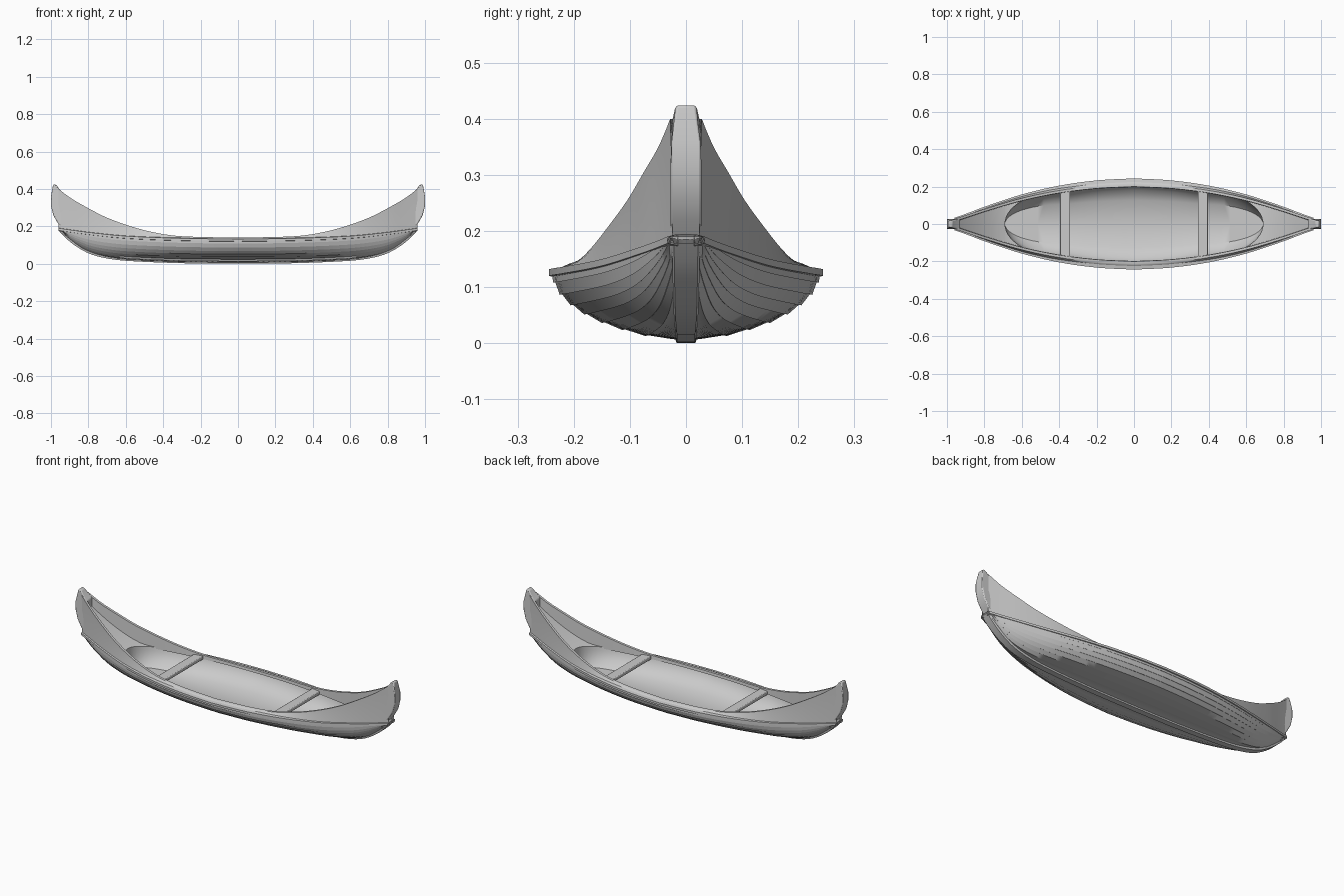
import bpy, bmesh, math

if "Cube" in bpy.data.objects:
    bpy.data.objects.remove(bpy.data.objects["Cube"])


def curve(x, pts):
    """Smooth interpolation through (x, value) points."""
    x = min(max(x, pts[0][0]), pts[-1][0])
    n = len(pts)
    def slope(i):
        a, b = pts[max(i - 1, 0)], pts[min(i + 1, n - 1)]
        return (b[1] - a[1]) / (b[0] - a[0])
    for i in range(n - 1):
        (x0, v0), (x1, v1) = pts[i], pts[i + 1]
        if x <= x1:
            h = x1 - x0
            t = (x - x0) / h
            return ((2*t**3 - 3*t**2 + 1) * v0 + (t**3 - 2*t**2 + t) * h * slope(i)
                    + (3*t**2 - 2*t**3) * v1 + (t**3 - t**2) * h * slope(i + 1))


# Lines of the boat, from the middle to one end
WIDTH = [(0, .243), (.2, .232), (.4, .204), (.6, .157), (.8, .091), (.9, .053), (.96, .032)]
KEEL = [(0, .006), (.3, .009), (.6, .022), (.72, .038), (.8, .062), (.87, .102), (.92, .142), (.96, .185)]
SEAM = [(0, .132), (.3, .136), (.6, .148), (.8, .168), (.96, .19)]
TOP = [(0, .139), (.3, .147), (.42, .162), (.55, .193), (.7, .246), (.83, .313), (.9, .355), (.96, .4)]
DECK = [(0, .132), (.4, .138), (.6, .145), (.69, .16), (.8, .22), (.9, .3), (.96, .36)]
# Cross-section as fractions of half width and depth
SECTION = [(.1, .01), (.28, .065), (.45, .15), (.6, .25), (.73, .37), (.83, .5), (.91, .65), (.96, .82), (.98, .96)]


def finish(name, bm, mirror_x=True, mirror_y=True, angle=40):
    bmesh.ops.remove_doubles(bm, verts=bm.verts, dist=1e-5)
    bmesh.ops.recalc_face_normals(bm, faces=bm.faces)
    me = bpy.data.meshes.new(name)
    bm.to_mesh(me)
    bm.free()
    ob = bpy.data.objects.new(name, me)
    bpy.context.collection.objects.link(ob)
    if mirror_x or mirror_y:
        m = ob.modifiers.new("mirror", 'MIRROR')
        m.use_axis = (mirror_x, mirror_y, False)
    bpy.context.view_layer.objects.active = ob
    ob.select_set(True)
    bpy.ops.object.shade_smooth_by_angle(angle=math.radians(angle))
    ob.select_set(False)
    return ob


def loft(name, xs, section, closed=False, angle=40):
    """Bridge the sections (lists of y, z) found at each station x."""
    bm = bmesh.new()
    rows = [[bm.verts.new((x, y, z)) for y, z in section(x)] for x in xs]
    n = len(rows[0])
    for a, b in zip(rows, rows[1:]):
        for j in range(n if closed else n - 1):
            k = (j + 1) % n
            bm.faces.new((a[j], a[k], b[k], b[j]))
    return finish(name, bm, angle=angle)


def width(x): return curve(x, WIDTH)
def seam(x): return curve(x, SEAM)
def deck_z(x): return curve(x, DECK)


def wall_top(x):
    """Half width at the top of the side wall."""
    return width(x) * .88


def opening(x):
    """Half width of the cockpit opening."""
    if x < .38:
        return curve(x, [(0, .212), (.2, .2), (.38, .175)])
    return .175 * math.sqrt(max(0, 1 - ((x - .38) / .31) ** 2))


# Clinker planked hull
def hull_section(x):
    w, k, s = width(x), curve(x, KEEL), seam(x)
    pts = [(0, k)]
    for i, (fy, fz) in enumerate(SECTION):
        z = k + (s - k) * fz
        pts.append((w * fy, z))
        if i:
            pts.append((w * fy + .016 * w, z - .012 * (s - k)))
    return pts


STATIONS = [.96 * i / 32 for i in range(33)]
loft("planked_hull", STATIONS, hull_section, angle=60)


# Rubbing strip along the seam
def strip_section(x):
    w, s = width(x), seam(x)
    return [(w - .018, s - .016), (w + .001, s - .012), (w + .001, s), (w - .018, s + .003)]


loft("rubbing_strip", STATIONS, strip_section, closed=True)


# Upswept side walls
def wall_section(x):
    w, s, t = width(x), seam(x), curve(x, TOP)
    base, top = w - .008, wall_top(x)
    z_in = min(deck_z(x), t) - .008
    return [(base, s - .01), ((base + top) / 2 - .002, (s + t) / 2), (top, t),
            (max(top - .014, .004), t), (max(top - .016, .004), z_in)]


loft("side_wall", STATIONS, wall_section)

# End decks and side ledges around the cockpit opening
DECK_STATIONS = [.38 * i / 10 for i in range(10)] + \
    [.38 + .31 * math.sin(math.pi / 2 * i / 14) for i in range(15)] + \
    [.69 + .27 * i / 8 for i in range(1, 9)]


def deck_section(x):
    z, o = deck_z(x), opening(x)
    return [(max(wall_top(x) - .008, o), z), (o, z + .001)]


loft("deck", DECK_STATIONS, deck_section)


# Sloping inner sides and flat floor
def floor_section(x):
    o, z = opening(x), deck_z(x)
    return [(o, z + .001), (o * .97, z - .02), (o * .86, .082), (o * .6, .046), (0, .045)]


loft("cockpit_floor", [x for x in DECK_STATIONS if x <= .6901], floor_section)


# Keel strip
def keel_section(x):
    k = curve(x, KEEL)
    w = .019 + .006 * max(0, (x - .6) / .36)
    return [(0, k - .006), (w * .85, k - .006), (w, k), (w, k + .008), (0, k + .01)]


loft("keel_strip", STATIONS, keel_section)


def extrude_profile(name, pts, half):
    """Side profile given thickness; half(x, z) is the half thickness."""
    bm = bmesh.new()
    f = bm.faces.new([bm.verts.new((x, -1, z)) for x, z in pts])
    r = bmesh.ops.extrude_face_region(bm, geom=[f])
    bmesh.ops.translate(bm, vec=(0, 2, 0),
                        verts=[v for v in r["geom"] if isinstance(v, bmesh.types.BMVert)])
    for v in bm.verts:
        v.co.y *= half(v.co.x, v.co.z)
    ob = finish(name, bm, mirror_y=False)
    b = ob.modifiers.new("bevel", 'BEVEL')
    b.width, b.segments = .005, 2


# Curved end posts narrowing at the tip, with a block at each foot
extrude_profile("end_post", [(.94, .185), (.965, .22), (.988, .26), (1, .31), (1, .36),
                             (.988, .425), (.972, .422), (.955, .4), (.93, .375),
                             (.93, .3), (.915, .22), (.9, .185)],
                lambda x, z: .028 - .01 * max(0, (z - .385) / .04))
extrude_profile("post_foot", [(.88, .125), (.91, .142), (.94, .162), (.96, .19), (.88, .19)],
                lambda x, z: .029)

# Cross benches
bm = bmesh.new()
bmesh.ops.create_cube(bm, size=1)
bmesh.ops.scale(bm, vec=(.054, .38, .02), verts=bm.verts)
bmesh.ops.translate(bm, vec=(.368, 0, .135), verts=bm.verts)
bench = finish("cross_bench", bm, mirror_y=False)
bev = bench.modifiers.new("bevel", 'BEVEL')
bev.width, bev.segments = .004, 2
